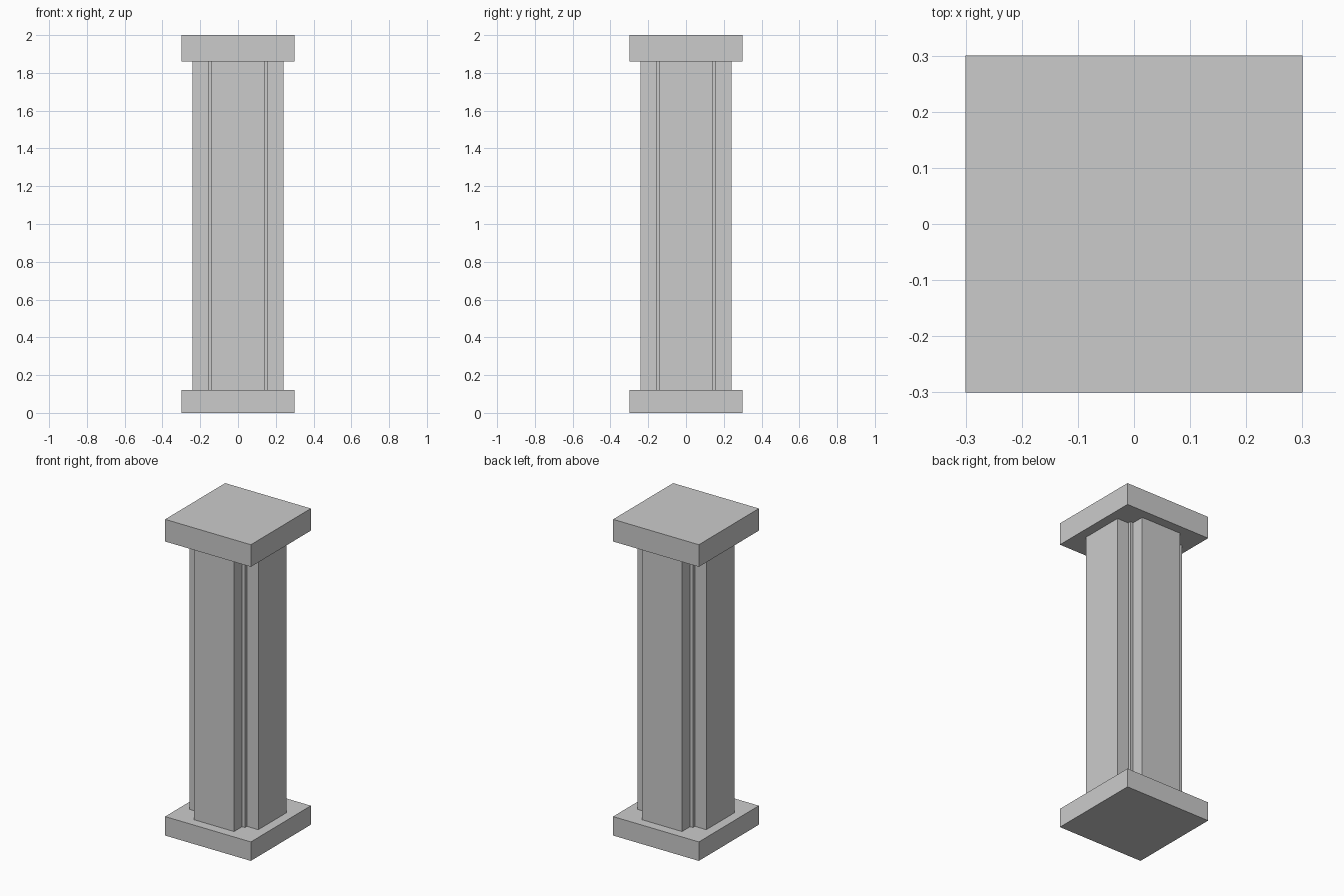
import bpy
import bmesh

if "Cube" in bpy.data.objects:
    bpy.data.objects.remove(bpy.data.objects["Cube"])


def prism(name, outline, z0, z1):
    """Extrude a closed outline from z0 up to z1."""
    bm = bmesh.new()
    face = bm.faces.new([bm.verts.new((x, y, z0)) for x, y in outline])
    top = bmesh.ops.extrude_face_region(bm, geom=[face])["geom"]
    moved = [v for v in top if isinstance(v, bmesh.types.BMVert)]
    bmesh.ops.translate(bm, verts=moved, vec=(0, 0, z1 - z0))
    bmesh.ops.recalc_face_normals(bm, faces=bm.faces)
    mesh = bpy.data.meshes.new(name)
    bm.to_mesh(mesh)
    bm.free()
    obj = bpy.data.objects.new(name, mesh)
    bpy.context.collection.objects.link(obj)
    return obj


def four_fold(points):
    """Repeat one corner's points around the centre in quarter turns."""
    outline = []
    for _ in range(4):
        outline += points
        points = [(-y, x) for x, y in points]
    return outline


square = four_fold([(0.30, 0.30)])
# Stepped corner: flat face, recess, small core corner, recess, flat face
corner = [(0.24, 0.14), (0.16, 0.14), (0.16, 0.16), (0.14, 0.16), (0.14, 0.24)]

# Square base, cross-shaped shaft and square cap
prism("base", square, 0.0, 0.12)
prism("shaft", four_fold(corner), 0.12, 1.86)
prism("cap", square, 1.86, 2.0)
